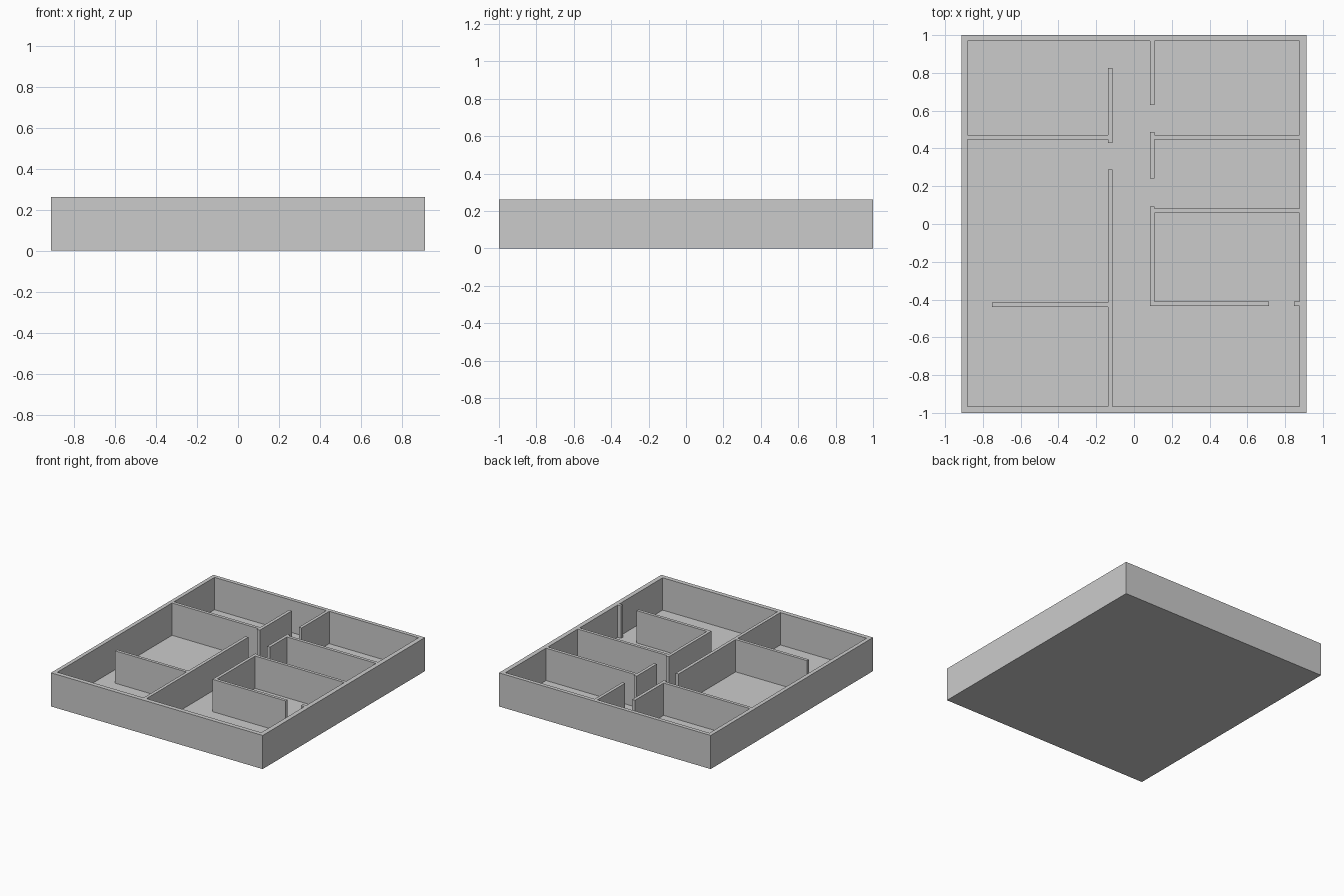
import bpy, bmesh

if "Cube" in bpy.data.objects:
    bpy.data.objects.remove(bpy.data.objects["Cube"])

HEIGHT, FLOOR = 0.262, 0.01

# Wall plan: rectangles (x0, x1, y0, y1) seen from above
X0, X1, Y0, Y1 = -0.913, 0.913, -1.0, 1.0          # outer footprint
IX0, IX1, IY0, IY1 = -0.882, 0.877, -0.965, 0.97   # inside of the outer walls
LX0, LX1 = -0.138, -0.113                          # left corridor wall
RX0, RX1 = 0.084, 0.108                            # right corridor wall

outer_walls = [(X0, X1, Y0, IY0), (X0, X1, IY1, Y1),
               (X0, IX0, Y0, Y1), (IX1, X1, Y0, Y1)]
corridor_walls = [(LX0, LX1, 0.43, 0.825), (LX0, LX1, IY0, 0.288),
                  (RX0, RX1, 0.63, IY1), (RX0, RX1, 0.24, 0.488),
                  (RX0, RX1, -0.434, 0.092)]
room_walls = [(IX0, LX0, 0.447, 0.472), (-0.752, LX0, -0.439, -0.415),
              (RX1, IX1, 0.447, 0.472), (RX1, IX1, 0.057, 0.081),
              (RX0, 0.714, -0.434, -0.41), (0.847, IX1, -0.434, -0.41)]
walls = outer_walls + corridor_walls + room_walls

# Grid lines through every wall edge
xs = sorted({v for w in walls for v in w[:2]})
ys = sorted({v for w in walls for v in w[2:]})


def cell_height(i, j):
    """Surface height of a grid cell: wall top, floor, or nothing outside."""
    if not (0 <= i < len(xs) - 1 and 0 <= j < len(ys) - 1):
        return 0.0
    cx, cy = (xs[i] + xs[i + 1]) / 2, (ys[j] + ys[j + 1]) / 2
    inside = any(a < cx < b and c < cy < d for a, b, c, d in walls)
    return HEIGHT if inside else FLOOR


bm = bmesh.new()


def quad(*pts):
    bm.faces.new([bm.verts.new(p) for p in pts])


# Tops, underside and the vertical sides between cells of different height
for i in range(len(xs) - 1):
    for j in range(len(ys) - 1):
        a, b, c, d = xs[i], xs[i + 1], ys[j], ys[j + 1]
        h = cell_height(i, j)
        quad((a, c, h), (b, c, h), (b, d, h), (a, d, h))
        quad((a, d, 0), (b, d, 0), (b, c, 0), (a, c, 0))
        sides = [(0, -1, (a, c), (b, c)), (1, 0, (b, c), (b, d)),
                 (0, 1, (b, d), (a, d)), (-1, 0, (a, d), (a, c))]
        for di, dj, p, q in sides:
            low = cell_height(i + di, j + dj)
            if low < h:
                quad((*p, low), (*q, low), (*q, h), (*p, h))

# Weld and merge coplanar cells into clean faces
bmesh.ops.remove_doubles(bm, verts=bm.verts, dist=1e-5)
bmesh.ops.dissolve_limit(bm, angle_limit=0.01, verts=bm.verts, edges=bm.edges)

mesh = bpy.data.meshes.new("house_floor_and_walls")
bm.to_mesh(mesh)
bm.free()
house = bpy.data.objects.new("house_floor_and_walls", mesh)
bpy.context.collection.objects.link(house)
